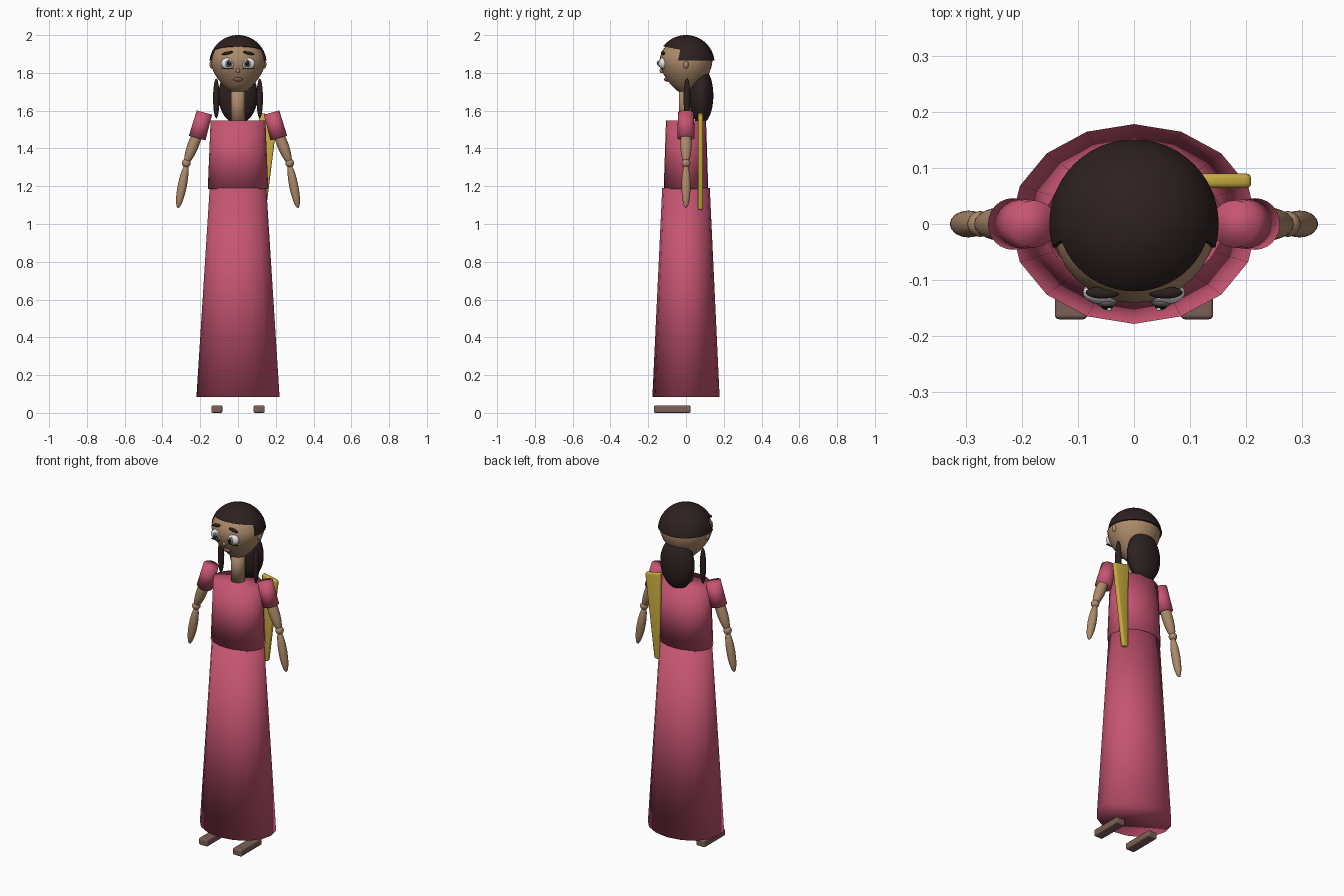
import bpy, bmesh, math
from mathutils import Vector, Matrix

if "Cube" in bpy.data.objects:
    bpy.data.objects.remove(bpy.data.objects["Cube"])


def material(name, r, g, b):
    m = bpy.data.materials.new(name)
    m.use_nodes = True
    m.diffuse_color = (r, g, b, 1)
    bsdf = next(n for n in m.node_tree.nodes if n.type == 'BSDF_PRINCIPLED')
    bsdf.inputs["Base Color"].default_value = (r, g, b, 1)
    return m


PINK = material("rose cloth", 0.57, 0.09, 0.17)
SKIN = material("skin", 0.42, 0.255, 0.145)
HAIR = material("dark hair", 0.026, 0.015, 0.014)
YELLOW = material("yellow cloth", 0.58, 0.41, 0.05)
SHOE = material("brown shoe", 0.2, 0.115, 0.095)
LIP = material("lip", 0.25, 0.1, 0.085)
WHITE = material("eye white", 0.8, 0.8, 0.8)
IRIS = material("iris grey", 0.2, 0.19, 0.19)
BLACK = material("pupil black", 0.01, 0.01, 0.01)


def finish(name, bm, mat, smooth=True):
    bmesh.ops.recalc_face_normals(bm, faces=bm.faces)
    me = bpy.data.meshes.new(name)
    bm.to_mesh(me)
    bm.free()
    me.materials.append(mat)
    if smooth:
        me.shade_smooth()
    ob = bpy.data.objects.new(name, me)
    bpy.context.collection.objects.link(ob)
    return ob


def ellipsoid(name, mat, centre, radii, rot=None, segs=24):
    bm = bmesh.new()
    bmesh.ops.create_uvsphere(bm, u_segments=segs, v_segments=segs // 2, radius=1)
    m = Matrix.Translation(centre) @ (rot or Matrix()) @ Matrix.Diagonal((*radii, 1))
    bm.transform(m)
    return finish(name, bm, mat)


def aim(a, b):
    # rotation that turns +z along the line a to b
    return (Vector(b) - Vector(a)).to_track_quat('Z', 'Y').to_matrix().to_4x4()


def limb(name, mat, a, b, radius):
    mid = (Vector(a) + Vector(b)) / 2
    half = (Vector(b) - Vector(a)).length / 2
    return ellipsoid(name, mat, mid, (radius, radius, half), aim(a, b))


def stack(name, mat, rings, segs):
    # closed body of elliptical rings (rx, ry, z)
    bm = bmesh.new()
    loops = []
    for rx, ry, z in rings:
        loops.append([bm.verts.new((rx * math.cos(t), ry * math.sin(t), z))
                      for t in (2 * math.pi * i / segs for i in range(segs))])
    for lo, hi in zip(loops, loops[1:]):
        for i in range(segs):
            j = (i + 1) % segs
            bm.faces.new((lo[i], lo[j], hi[j], hi[i]))
    bm.faces.new(loops[0])
    bm.faces.new(loops[-1])
    return finish(name, bm, mat)


def box(name, mat, lo, hi, bevel=0.0, taper=None):
    bm = bmesh.new()
    bmesh.ops.create_cube(bm, size=1)
    lo, hi = Vector(lo), Vector(hi)
    for v in bm.verts:
        v.co = [(a + b) / 2 + c * (b - a) for a, b, c in zip(lo, hi, v.co)]
        if taper:
            taper(v)
    if bevel:
        bmesh.ops.bevel(bm, geom=bm.edges[:], offset=bevel, segments=3,
                        profile=0.5, affect='EDGES')
    return finish(name, bm, mat, smooth=False)


# Dress
stack("skirt", PINK, [(0.22, 0.178, 0.085), (0.15, 0.126, 1.19)], 16)
stack("bodice", PINK, [(0.16, 0.118, 1.185), (0.145, 0.106, 1.548)], 24)

# Neck and head
stack("neck", SKIN, [(0.038, 0.038, 1.53), (0.038, 0.038, 1.73)], 24)
profile = [(0.02, 1.695), (0.05, 1.705), (0.085, 1.74), (0.108, 1.77), (0.127, 1.80),
           (0.14, 1.835), (0.145, 1.865), (0.14, 1.89), (0.128, 1.92),
           (0.108, 1.945), (0.075, 1.97), (0.03, 1.985)]
stack("head", SKIN, [(r, r * 0.97, z) for r, z in profile], 32)

# Hair cap: a dome with the fringe cut away over the face
bm = bmesh.new()
bmesh.ops.create_uvsphere(bm, u_segments=48, v_segments=32, radius=0.152)
bm.transform(Matrix.Translation((0, 0, 1.848)))
cut = bmesh.ops.bisect_plane(bm, geom=bm.verts[:] + bm.edges[:] + bm.faces[:],
                             plane_co=(0, 0, 1.865), plane_no=(0, 0, 1), clear_inner=True)
bmesh.ops.contextual_create(bm, geom=[e for e in cut["geom_cut"]
                                      if isinstance(e, bmesh.types.BMEdge)])
cap = finish("hair_cap", bm, HAIR)
cutter = box("fringe_cutter", HAIR, (-0.3, -0.3, -0.2), (0.3, 0, 0))
cutter.location = (0, -0.03, 1.922)
cutter.rotation_euler = (math.radians(-12), 0, 0)
cutter.hide_render = True
cutter.hide_set(True)
mod = cap.modifiers.new("fringe", 'BOOLEAN')
mod.operation = 'DIFFERENCE'
mod.solver = 'EXACT'
mod.object = cutter
bpy.context.view_layer.objects.active = cap
cap.select_set(True)
bpy.ops.object.modifier_apply(modifier="fringe")
bpy.ops.object.shade_smooth_by_angle(angle=math.radians(40))
bpy.data.objects.remove(cutter)

ellipsoid("back_hair", HAIR, (0, 0.08, 1.68), (0.104, 0.065, 0.15), segs=32)

# Nose and mouth
ellipsoid("nose", SKIN, (0, -0.128, 1.812), (0.01, 0.012, 0.013))
ellipsoid("mouth", LIP, (0, -0.1, 1.766), (0.024, 0.016, 0.013))

# Paired parts
for side, s in (("left", 1), ("right", -1)):
    limb(side + "_upper_arm", SKIN, (s * 0.19, 0, 1.54), (s * 0.277, 0, 1.315), 0.03)
    ellipsoid(side + "_elbow", SKIN, (s * 0.274, 0, 1.322), (0.023,) * 3)
    limb(side + "_forearm", SKIN, (s * 0.272, 0, 1.32), (s * 0.318, 0, 1.085), 0.024)

    top, bottom = Vector((s * 0.178, 0, 1.59)), Vector((s * 0.216, 0, 1.455))
    length = (top - bottom).length
    sleeve = stack(side + "_sleeve", PINK,
                   [(0.046, 0.046, 0), (0.042, 0.042, length)], 24)
    sleeve.data.transform(Matrix.Translation(bottom) @ aim(bottom, top))

    box(side + "_foot", SHOE, (s * 0.112 - 0.029, -0.17, 0),
        (s * 0.112 + 0.029, 0.025, 0.04), 0.008)

    ellipsoid(side + "_hair_strand", HAIR, (s * 0.115, 0.005, 1.665), (0.017, 0.018, 0.106))
    ellipsoid(side + "_ear", SKIN, (s * 0.138, 0, 1.845), (0.013, 0.014, 0.022))

    # Eye, built outward in layers
    ellipsoid(side + "_eye", WHITE, (s * 0.053, -0.122, 1.85), (0.038, 0.022, 0.031))
    ellipsoid(side + "_iris", IRIS, (s * 0.049, -0.138, 1.85), (0.019, 0.011, 0.02))
    ellipsoid(side + "_pupil", BLACK, (s * 0.048, -0.146, 1.85), (0.011, 0.007, 0.012))
    ellipsoid(side + "_eye_glint", WHITE, (s * 0.044, -0.152, 1.857), (0.004, 0.003, 0.004))
    ellipsoid(side + "_brow", HAIR, (s * 0.056, -0.122, 1.905), (0.031, 0.011, 0.008),
              Matrix.Rotation(s * 0.2, 4, 'Y'))
    ellipsoid(side + "_lower_lash", HAIR, (s * 0.056, -0.128, 1.822), (0.033, 0.008, 0.0025))


# Shawl hanging behind the left shoulder, narrowing downward
def narrow(v):
    if v.co.z < 1.3:
        v.co.x = 0.131 + (v.co.x - 0.16) * 0.35
    elif v.co.x > 0.16:
        v.co.z -= 0.02


box("shawl", YELLOW, (0.11, 0.064, 1.075), (0.21, 0.09, 1.59), 0.009, narrow)
bpy.context.view_layer.objects.active = bpy.data.objects["shawl"]
bpy.data.objects["shawl"].data.shade_smooth()
